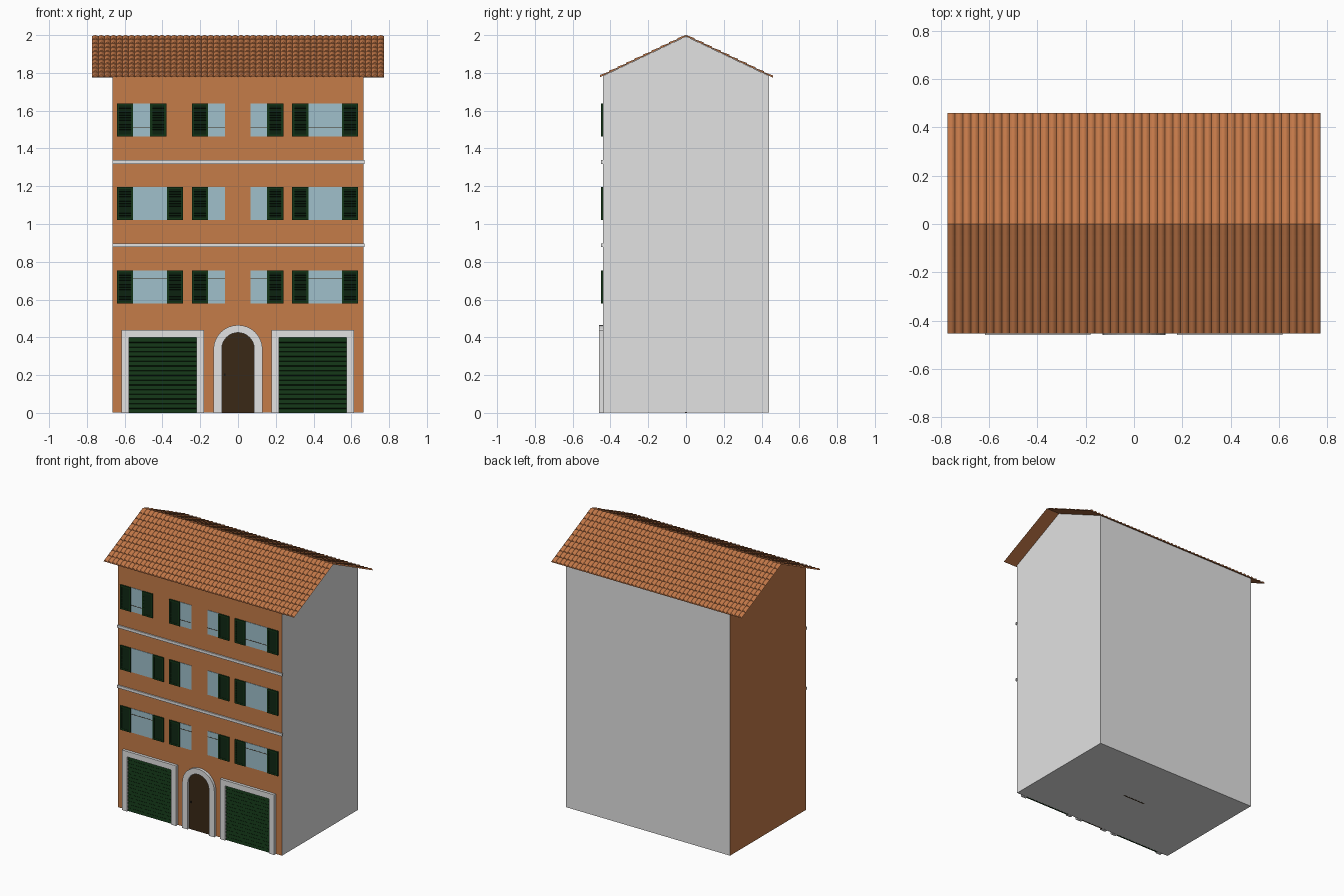
import bpy, bmesh, math

if "Cube" in bpy.data.objects:
    bpy.data.objects.remove(bpy.data.objects["Cube"])

def material(name, rgb):
    m = bpy.data.materials.new(name)
    m.diffuse_color = (*rgb, 1)
    m.use_nodes = True
    m.node_tree.nodes["Principled BSDF"].inputs["Base Color"].default_value = m.diffuse_color
    return m

ORANGE = material("orange_plaster", (0.56, 0.20, 0.066))
GREY = material("light_grey", (0.76, 0.76, 0.76))
TILE = material("terracotta", (0.55, 0.19, 0.066))
GREEN = material("dark_green", (0.006, 0.034, 0.008))
SLAT = material("deep_green", (0.003, 0.013, 0.004))
GLASS = material("pale_blue_glass", (0.35, 0.53, 0.60))
WOOD = material("dark_wood", (0.042, 0.022, 0.008))
IRON = material("black_iron", (0.01, 0.008, 0.005))

WALL = -0.44          # y of the front wall
HALF = 0.665          # half width of the house
RIDGE, PITCH = 1.994, 0.476


def finish(name, bm, *mats):
    bmesh.ops.recalc_face_normals(bm, faces=bm.faces)
    me = bpy.data.meshes.new(name)
    bm.to_mesh(me)
    bm.free()
    for m in mats:
        me.materials.append(m)
    ob = bpy.data.objects.new(name, me)
    bpy.context.collection.objects.link(ob)
    return ob


def prism(name, pts, a, b, mat, axis="y"):
    """Closed profile swept from a to b: (x, z) along y, or (y, z) along x."""
    bm = bmesh.new()
    put = (lambda p, t: (p[0], t, p[1])) if axis == "y" else (lambda p, t: (t, p[0], p[1]))
    lo = [bm.verts.new(put(p, a)) for p in pts]
    hi = [bm.verts.new(put(p, b)) for p in pts]
    bm.faces.new(lo)
    bm.faces.new(hi[::-1])
    for i in range(len(pts)):
        j = (i + 1) % len(pts)
        bm.faces.new((lo[i], lo[j], hi[j], hi[i]))
    return finish(name, bm, mat)


def plate(name, x0, x1, z0, z1, depth, mat):
    """Flat box standing proud of the front wall."""
    pts = [(x0, z0), (x1, z0), (x1, z1), (x0, z1)]
    return prism(name, pts, WALL - depth, WALL + 0.002, mat)


def louvres(name, x0, x1, z0, z1, n, near, far, mat):
    """Panel of overlapping slats with a sawtooth section."""
    pts = [(WALL + 0.002, z1), (WALL + 0.002, z0)]
    step = (z1 - z0) / n
    for i in range(n):
        pts += [(WALL - far, z0 + i * step), (WALL - near, z0 + (i + 0.85) * step)]
    pts.append((WALL - near, z1))
    return prism(name, pts, x0, x1, mat, axis="x")


# House body: front and left walls plastered, the rest plain
eave = RIDGE - 0.001 - 0.44 * PITCH
body = prism("house_body", [(-0.44, 0.001), (0.44, 0.001), (0.44, eave),
                            (0, RIDGE - 0.001), (-0.44, eave)], -HALF, HALF, ORANGE, axis="x")
body.data.materials.append(GREY)
for f in body.data.polygons:
    f.material_index = 0 if f.normal.x < -0.9 or f.normal.y < -0.9 else 1

# Roof slopes: rows of barrel tiles, each row thicker at its lower end
COLS, SEG, ROWS, ROOF_X = 48, 6, 10, 0.772


def roof_slope(name, side, reach):
    bm = bmesh.new()
    rings = []
    for r in range(ROWS):
        rings += [(r / ROWS, 0.006), ((r + 1) / ROWS, 0.012)]
    rings.append((1.0, 0.0))
    grid = []
    for s, h in rings:
        y = side * reach * s
        row = []
        for i in range(COLS * SEG + 1):
            arc = math.sin(math.pi * (i % SEG) / SEG)
            x = -ROOF_X + 2 * ROOF_X * i / (COLS * SEG)
            row.append(bm.verts.new((x, y, RIDGE - PITCH * abs(y) + h * arc)))
        grid.append(row)
    for a, b in zip(grid, grid[1:]):
        for i in range(len(a) - 1):
            bm.faces.new((a[i], a[i + 1], b[i + 1], b[i]))
    # thin underside board
    corners = [(-ROOF_X, 0), (ROOF_X, 0), (ROOF_X, reach), (-ROOF_X, reach)]
    bm.faces.new([bm.verts.new((x, side * y, RIDGE - PITCH * y)) for x, y in corners])
    bmesh.ops.remove_doubles(bm, verts=bm.verts, dist=1e-5)
    bmesh.ops.dissolve_degenerate(bm, edges=bm.edges, dist=1e-6)
    ob = finish(name, bm, TILE)
    bpy.ops.object.select_all(action="DESELECT")
    ob.select_set(True)
    bpy.context.view_layer.objects.active = ob
    bpy.ops.object.shade_smooth_by_angle(angle=math.radians(40))


roof_slope("front_roof", -1, 0.454)
roof_slope("back_roof", 1, 0.46)

# String courses between the floors
for z in (0.888, 1.328):
    plate("string_course", -HALF, HALF + 0.006, z - 0.01, z + 0.01, 0.009, GREY)


# Louvred shutter: four frame bars round a slatted panel
def shutter(x0, z0, z1):
    x1, b = x0 + 0.086, 0.012
    louvres("shutter_slats", x0 + b, x1 - b, z0 + b, z1 - b, 12, 0.003, 0.007, SLAT)
    ring = [(x0, z0), (x1, z0), (x1, z1), (x0, z1)]
    hole = [(x0 + b, z0 + b), (x1 - b, z0 + b), (x1 - b, z1 - b), (x0 + b, z1 - b)]
    bm = bmesh.new()
    v = [[bm.verts.new((x, y, z)) for x, z in loop]
         for loop, y in ((ring, WALL), (ring, WALL - 0.009), (hole, WALL - 0.009), (hole, WALL))]
    for k in range(4):
        p, q = v[k], v[(k + 1) % 4]
        for i in range(4):
            j = (i + 1) % 4
            bm.faces.new((p[i], p[j], q[j], q[i]))
    finish("shutter_frame", bm, GREEN)


# Windows: glass left, glass right, shutter on left, shutter on right
for z0, rail in ((0.578, 0.713), (1.02, None), (1.463, 1.51)):
    z1 = z0 + 0.176
    wide_end = -0.465 if z0 > 1.4 else -0.377
    for g0, g1, left, right in ((-0.555, wide_end, True, True), (-0.158, -0.068, True, False),
                                (0.065, 0.154, False, True), (0.372, 0.55, True, True)):
        # one casement per pane width
        n = 2 if g1 - g0 > 0.12 else 1
        w = (g1 - g0) / n
        for i in range(n):
            plate("window_pane", g0 + i * w, g0 + (i + 1) * w, z0, z1, 0.003, GLASS)
        if rail:
            plate("window_rail", g0, g1, rail - 0.0015, rail + 0.0015, 0.0045, WOOD)
        if left:
            shutter(g0 - 0.086, z0, z1)
        if right:
            shutter(g1, z0, z1)

# Garage doors with stone surrounds
for x0, x1 in ((-0.617, -0.18), (0.177, 0.614)):
    t = 0.04
    prism("garage_surround", [(x0, 0), (x0 + t, 0), (x0 + t, 0.40), (x1 - t, 0.40), (x1 - t, 0),
                              (x1, 0), (x1, 0.44), (x0, 0.44)], WALL - 0.02, WALL + 0.002, GREY)
    louvres("garage_shutter", x0 + t, x1 - t, 0, 0.40, 16, 0.004, 0.009, GREEN)


# Arched entrance
def arch(half, spring, n=16):
    pts = [(half * math.cos(math.pi * i / n), spring + half * math.sin(math.pi * i / n))
           for i in range(n + 1)]
    return [(half, 0)] + pts + [(-half, 0)]


prism("door_surround", arch(0.13, 0.335) + arch(0.086, 0.339)[::-1],
      WALL - 0.02, WALL + 0.002, GREY)
prism("front_door", arch(0.086, 0.339), WALL - 0.005, WALL + 0.002, WOOD)
plate("door_handle", -0.074, -0.066, 0.195, 0.208, 0.012, IRON)

# Small strip set in the underside of the floor
prism("floor_strip", [(-0.004, 0), (0.004, 0), (0.004, 0.01), (-0.004, 0.01)],
      -0.09, 0.09, WOOD, axis="x")
